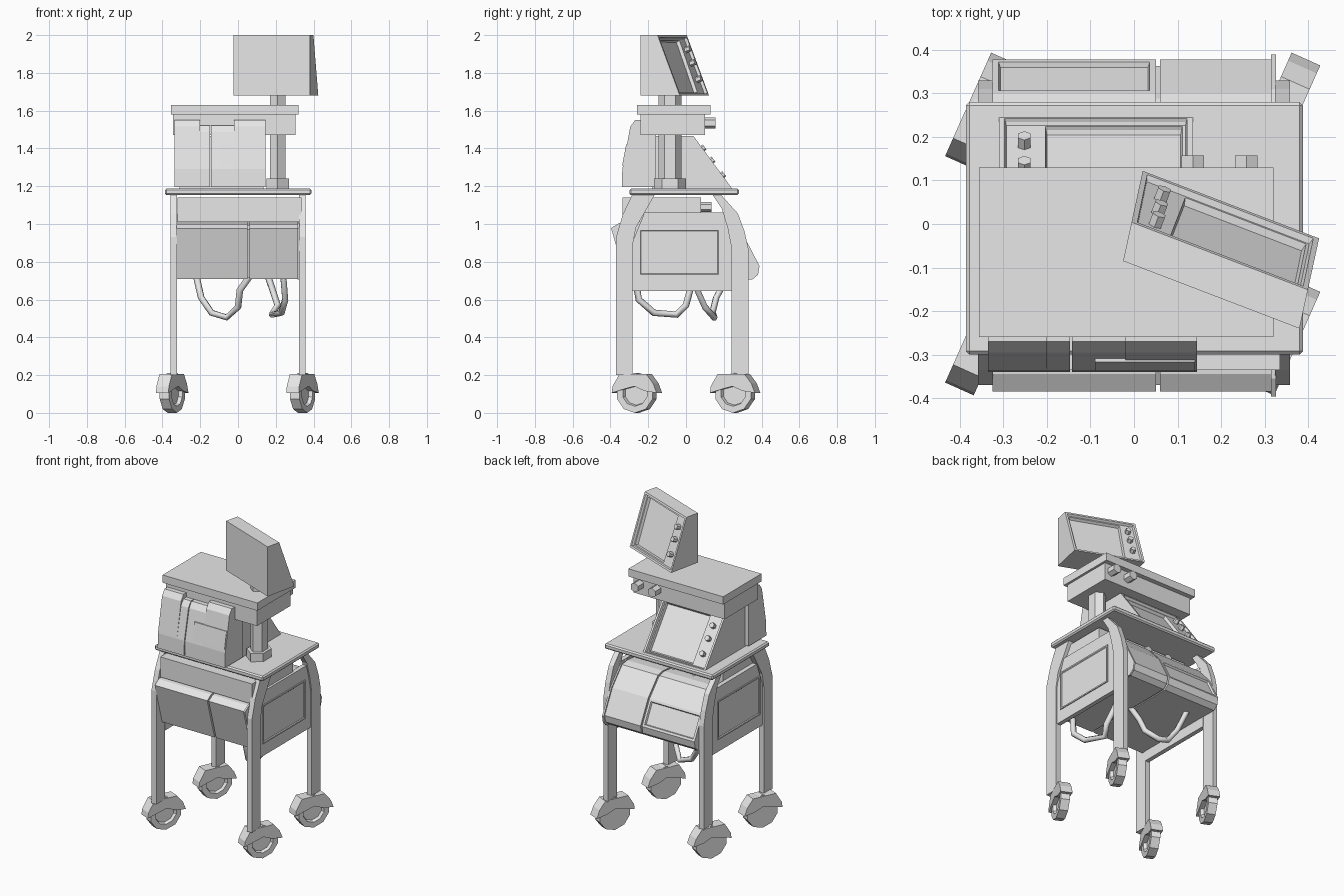
import bpy, bmesh, math
from mathutils import Matrix, Vector

if "Cube" in bpy.data.objects:
    bpy.data.objects.remove(bpy.data.objects["Cube"])

GREY = bpy.data.materials.new("equipment grey")
GREY.use_nodes = True
GREY.diffuse_color = (0.8, 0.8, 0.8, 1)
GREY.node_tree.nodes["Principled BSDF"].inputs["Base Color"].default_value = (0.8, 0.8, 0.8, 1)


def finish(name, bm):
    bmesh.ops.recalc_face_normals(bm, faces=bm.faces)
    mesh = bpy.data.meshes.new(name)
    bm.to_mesh(mesh)
    bm.free()
    mesh.materials.append(GREY)
    obj = bpy.data.objects.new(name, mesh)
    bpy.context.collection.objects.link(obj)
    return obj


def prism_mesh(profile, x0, x1, matrix=None):
    """Side profile of (y, z) points extruded along x."""
    bm = bmesh.new()
    face = bm.faces.new([bm.verts.new((x0, y, z)) for y, z in profile])
    grown = bmesh.ops.extrude_face_region(bm, geom=[face])["geom"]
    for v in grown:
        if isinstance(v, bmesh.types.BMVert):
            v.co.x = x1
    if matrix:
        bm.transform(matrix)
    bmesh.ops.recalc_face_normals(bm, faces=bm.faces)
    return bm


def prism(name, profile, x0, x1, matrix=None):
    return finish(name, prism_mesh(profile, x0, x1, matrix))


def box(name, x0, x1, y0, y1, z0, z1, bevel=0):
    obj = prism(name, [(y0, z0), (y1, z0), (y1, z1), (y0, z1)], x0, x1)
    if bevel:
        mod = obj.modifiers.new("bevel", "BEVEL")
        mod.width, mod.segments = bevel, 1
    return obj


def rod(name, start, end, radius, sides=6, spin=0, squash=1):
    start, end = Vector(start), Vector(end)
    axis = end - start
    bm = bmesh.new()
    bmesh.ops.create_cone(bm, cap_ends=True, segments=sides, radius1=radius,
                          radius2=radius, depth=axis.length)
    bm.transform(Matrix.Translation((start + end) / 2)
                 @ axis.to_track_quat("Z", "Y").to_matrix().to_4x4()
                 @ Matrix.Diagonal((1, squash, 1, 1)) @ Matrix.Rotation(spin, 4, "Z"))
    return finish(name, bm)


def facing(bm, direction):
    d = Vector(direction).normalized()
    return max(bm.faces, key=lambda f: f.normal.dot(d))


def recess(bm, face, border, depth):
    """Plain rim, then a sunken floor."""
    bmesh.ops.inset_region(bm, faces=[face], thickness=border)
    bmesh.ops.inset_region(bm, faces=[face], thickness=0.006, depth=-depth)


def screen_unit(name, bm, direction):
    """Sunken display with a control strip of three knobs on its low-x side."""
    face = facing(bm, direction)
    normal = face.normal.copy()
    recess(bm, face, 0.018, 0.015)
    corners = sorted((v.co.copy() for v in face.verts), key=lambda c: c.x)
    low, high = (corners[0] + corners[1]) / 2, (corners[2] + corners[3]) / 2
    across = high - low
    parts = bmesh.ops.bisect_plane(bm, geom=[face] + list(face.edges) + list(face.verts),
                                   plane_co=low + across * 0.2, plane_no=across)
    floors = [g for g in parts["geom"] if isinstance(g, bmesh.types.BMFace)]
    display = max(floors, key=lambda f: f.calc_center_median().dot(across))
    recess(bm, display, 0.01, 0.018)
    top, bottom = sorted(corners[:2], key=lambda c: -c.z)
    for i, t in enumerate((0.2, 0.45, 0.75)):
        spot = top.lerp(bottom, t) + across * 0.1
        rod(f"{name}_knob_{i + 1}", spot - normal * 0.005, spot + normal * 0.028, 0.017)
    finish(name, bm)


# Swivelled monitor on the post
swivel = Matrix(((0.405, 0.045, 0, -0.025), (-0.155, 0.207, 0, -0.085),
                 (0, 0, 1, 0), (0, 0, 0, 1)))
screen_unit("monitor", prism_mesh([(0, 1.68), (1, 1.68), (0.43, 2), (0, 2)], 0, 1, swivel),
            (0.3, 0.8, 0.6))

# Post and collar
rod("post", (0.21, -0.085, 1.18), (0.21, -0.085, 1.69), 0.06, 6, math.pi / 6, 0.8)
rod("post_collar", (0.21, -0.085, 1.18), (0.21, -0.085, 1.24), 0.085, 6, math.pi / 6, 0.8)
for name in ("post", "post_collar"):
    obj = bpy.data.objects[name]
    turn = Matrix.Translation((0.21, -0.085, 0)) @ Matrix.Rotation(math.pi / 2, 4, "Z")
    obj.data.transform(turn @ Matrix.Translation((-0.21, 0.085, 0)))

# Upper shelf with its control box
box("upper_shelf", -0.356, 0.32, -0.26, 0.13, 1.58, 1.63)
box("upper_control_box", -0.345, 0.305, -0.24, 0.10, 1.47, 1.58)
for i, x in enumerate((0.135, 0.258)):
    rod(f"upper_box_knob_{i + 1}", (x, 0.09, 1.535), (x, 0.157, 1.535), 0.03)

# Sloped-screen device and its front cover
screen_unit("desk_screen", prism_mesh([(-0.18, 1.18), (0.25, 1.18), (0.04, 1.465),
                                       (-0.18, 1.465)], -0.31, 0.135), (0, 0.8, 0.6))
strips = [(-0.335, -0.2, 0), (-0.2, -0.147, 0.028), (-0.142, -0.02, 0.028), (-0.02, 0.145, 0)]
for i, (x0, x1, drop) in enumerate(strips):
    prism(f"front_cover_{i + 1}",
          [(-0.34, 1.195), (-0.337, 1.29), (-0.295, 1.515 - drop), (-0.27, 1.55 - drop),
           (-0.235, 1.55 - drop), (-0.235, 1.47), (-0.16, 1.47), (-0.16, 1.195)], x0, x1)
prism("cover_label_plate", [(-0.338, 1.31), (-0.317, 1.42), (-0.3, 1.42), (-0.32, 1.31)],
      -0.09, 0.14)

# Tray and the box hung beneath it
box("tray", -0.386, 0.388, -0.3, 0.28, 1.153, 1.187, 0.008)
box("under_tray_box", -0.32, 0.335, -0.335, 0.08, 1.01, 1.14)
for i, x in enumerate((0.0, -0.15)):
    rod(f"under_tray_knob_{i + 1}", (x, 0.07, 1.09), (x, 0.135, 1.09), 0.026)

# Lower device in two halves with a seam
lower = [(-0.385, 0.975), (-0.345, 1.0), (0.15, 1.05), (0.2, 1.04), (0.3, 0.93),
         (0.378, 0.78), (0.37, 0.735), (0.34, 0.71), (-0.31, 0.71)]
prism("lower_device_left", lower, 0.06, 0.318)
bm = prism_mesh(lower, -0.325, 0.05)
recess(bm, facing(bm, (0, 0.887, 0.461)), 0.02, 0.012)
finish("lower_device_right", bm)
prism("lower_device_seam", [(y * 0.96, 0.87 + (z - 0.87) * 0.96) for y, z in lower], 0.04, 0.07)
prism("lower_device_end_plate", [(y * 1.03, 0.86 + (z - 0.86) * 1.03) for y, z in lower],
      0.315, 0.326)

# Side frames: curved legs, panels and raised trim
front_leg = [(-0.37, 0.2), (-0.37, 0.93), (-0.335, 1.05), (-0.285, 1.155), (-0.165, 1.155),
             (-0.22, 1.06), (-0.265, 0.98), (-0.282, 0.89), (-0.282, 0.2)]
back_leg = [(0.33, 0.2), (0.33, 0.87), (0.31, 0.96), (0.275, 1.055), (0.185, 1.155), (0.14, 1.155),
            (0.19, 1.08), (0.22, 0.98), (0.24, 0.88), (0.24, 0.2)]
panel = [(-0.285, 0.645), (0.245, 0.645), (0.245, 0.9), (0.21, 1.06), (-0.22, 1.06), (-0.285, 0.9)]
for side, s in (("left", 1), ("right", -1)):
    prism(f"front_{side}_leg", front_leg, 0.324 * s, 0.358 * s)
    prism(f"back_{side}_leg", back_leg, 0.324 * s, 0.358 * s)
    bm = prism_mesh(panel, 0.322 * s, 0.35 * s)
    finish(f"{side}_side_panel", bm)
    bm = prism_mesh([(-0.25, 0.725), (0.18, 0.725), (0.18, 0.975), (-0.25, 0.975)],
                    0.345 * s, 0.356 * s)
    recess(bm, facing(bm, (s, 0, 0)), 0.012, 0.005)
    finish(f"{side}_panel_trim", bm)

# Casters, all swung the same way
hood = [(-0.13, 0), (-0.125, 0.035), (-0.085, 0.1), (0.07, 0.1), (0.11, 0.05), (0.13, 0),
        (0.06, 0.01), (0, 0.035), (-0.06, 0.02)]
rim = [(0.108 * math.cos(math.radians(a)), 0.106 * math.sin(math.radians(a)))
       for a in range(18, 378, 36)]
for lr, x in (("left", 0.342), ("right", -0.348)):
    for fb, y in (("front", -0.26), ("back", 0.26)):
        pose = Matrix.Translation((x, y, 0.106)) @ Matrix.Rotation(math.radians(-24), 4, "Z")
        bm = prism_mesh(rim, -0.027, 0.027, pose)
        recess(bm, facing(bm, pose.to_3x3() @ Vector((1, 0, 0))), 0.035, 0.02)
        finish(f"{fb}_{lr}_wheel", bm)
        prism(f"{fb}_{lr}_wheel_hood", hood, -0.036, 0.036, pose)

# Hanging hoses
hoses = {
    "front_hose": [(0.24, -0.27, 0.72), (0.25, -0.25, 0.6), (0.23, -0.17, 0.53),
                   (0.18, -0.05, 0.52), (0.21, 0.0, 0.57), (0.16, 0.04, 0.72)],
    "back_hose": [(0.06, 0.04, 0.72), (0.01, 0.06, 0.65), (0.0, 0.1, 0.56), (-0.06, 0.15, 0.505),
                  (-0.14, 0.14, 0.53), (-0.195, 0.16, 0.61), (-0.22, 0.22, 0.72)]}
for name, path in hoses.items():
    curve = bpy.data.curves.new(name, "CURVE")
    curve.dimensions = "3D"
    curve.bevel_depth, curve.bevel_resolution = 0.018, 1
    curve.use_fill_caps = True
    spline = curve.splines.new("POLY")
    spline.points.add(len(path) - 1)
    for point, co in zip(spline.points, path):
        point.co = (*co, 1)
    curve.materials.append(GREY)
    bpy.context.collection.objects.link(bpy.data.objects.new(name, curve))
